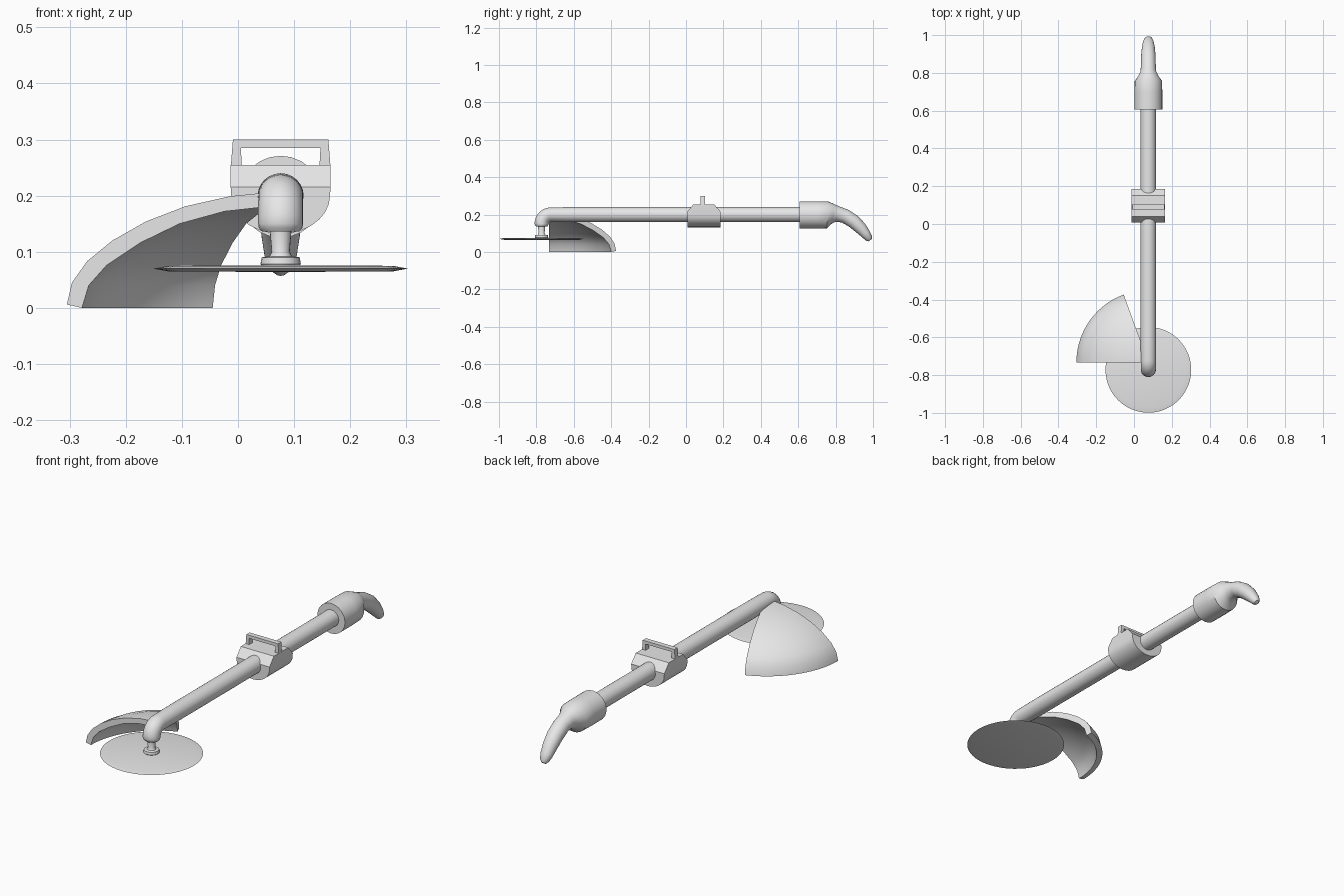
import bpy, bmesh
from math import sin, cos, pi, radians

if "Cube" in bpy.data.objects:
    bpy.data.objects.remove(bpy.data.objects["Cube"])

grey = bpy.data.materials.new("light grey")
grey.use_nodes = True
grey.diffuse_color = (0.8, 0.8, 0.8, 1)
grey.node_tree.nodes["Principled BSDF"].inputs["Base Color"].default_value = (0.8, 0.8, 0.8, 1)

AXIS = 0.076   # x of the shaft
HEAD = -0.772  # y of the cutting head


def loft(name, rings, loop=False, angle=35):
    """Skin closed rings of points; cap both ends unless the rings loop."""
    bm = bmesh.new()
    rows = [[bm.verts.new(p) for p in ring] for ring in rings]
    n = len(rows[0])
    pairs = list(zip(rows, rows[1:]))
    if loop:
        pairs.append((rows[-1], rows[0]))
    else:
        bm.faces.new(rows[0])
        bm.faces.new(rows[-1])
    for a, b in pairs:
        for i in range(n):
            j = (i + 1) % n
            bm.faces.new((a[i], a[j], b[j], b[i]))
    bmesh.ops.remove_doubles(bm, verts=bm.verts, dist=1e-5)
    bmesh.ops.recalc_face_normals(bm, faces=bm.faces)
    mesh = bpy.data.meshes.new(name)
    bm.to_mesh(mesh)
    bm.free()
    mesh.shade_smooth()
    mesh.set_sharp_from_angle(angle=radians(angle))
    mesh.materials.append(grey)
    obj = bpy.data.objects.new(name, mesh)
    bpy.context.collection.objects.link(obj)
    return obj


def tube(name, stations, sides=24):
    """Stations: y, z, half width, half height, tilt of the ring in degrees."""
    rings = []
    for y, z, w, h, tilt in stations:
        t = radians(tilt)
        rings.append([(AXIS + w * cos(a), y - h * sin(a) * sin(t), z + h * sin(a) * cos(t))
                      for a in (2 * pi * i / sides for i in range(sides))])
    return loft(name, rings)


def turned(name, profile, y, start=0, end=360, steps=32):
    """Turn a radius/height profile about a vertical axis."""
    full = end - start == 360
    rings = []
    for i in range(steps if full else steps + 1):
        a = radians(start + (end - start) * i / steps)
        rings.append([(AXIS + r * cos(a), y + r * sin(a), z) for r, z in profile])
    return loft(name, rings, loop=full)


# Shaft with a short bend down to the cutting head
bend = [(HEAD + 0.05 - 0.05 * sin(t), 0.15 + 0.05 * cos(t), 0.04, 0.038, 180 / pi * t)
        for t in (pi / 2 * i / 8 for i in range(9))]
tube("shaft", [(0.65, 0.2, 0.041, 0.04, 0), (-0.6, 0.2, 0.041, 0.04, 0)] + bend
     + [(HEAD, 0.143, 0.039, 0.035, 90), (HEAD, 0.136, 0.033, 0.03, 90)])

# Spindle and cutting disc
turned("spindle", [(0, 0.145), (0.02, 0.145), (0.016, 0.1), (0.02, 0.092),
                   (0.034, 0.09), (0.036, 0.078), (0.03, 0.07), (0, 0.07)], HEAD, steps=20)
turned("cutting_disc", [(0, 0.076), (0.2, 0.075), (0.227, 0.07), (0.2, 0.065), (0, 0.064)],
       HEAD, steps=48)

# Curved guard: a sector of a thick dome
outer = [(0, 0.208), (0.09, 0.199), (0.17, 0.181), (0.24, 0.154), (0.3, 0.12),
         (0.345, 0.083), (0.372, 0.045), (0.381, 0.006)]
inner = [(0.354, 0), (0.342, 0.04), (0.31, 0.076), (0.25, 0.116), (0.18, 0.15),
         (0.1, 0.172), (0, 0.183)]
turned("guard", outer + inner, -0.732, 110, 180, steps=14)

# Control housing: flat top with sloped ends, rounded belly
housing = []
for y, top in ((0.007, 0.215), (0.04, 0.255), (0.15, 0.255), (0.185, 0.215)):
    belly = [(AXIS + 0.088 * cos(a), y, 0.2 - 0.068 * sin(a))
             for a in (pi * i / 14 for i in range(15))]
    housing.append([(AXIS - 0.089, y, top), (AXIS + 0.089, y, top)] + belly)
loft("control_housing", housing, angle=30)

# Bridge handle on the housing
half = [(0.089, 0.25), (0.085, 0.3)]
inside = [(0.071, 0.285), (0.069, 0.25)]
outline = half + [(-x, z) for x, z in reversed(half)]
outline += [(-x, z) for x, z in reversed(inside)] + inside
loft("bridge_handle", [[(AXIS + x, y, z) for x, z in outline] for y in (0.077, 0.102)])

# Rear grip: bulb flowing into a drooping tail
tube("rear_grip", [
    (0.607, 0.198, 0.074, 0.073, 0), (0.7, 0.198, 0.074, 0.073, 0),
    (0.757, 0.198, 0.072, 0.072, -3), (0.785, 0.202, 0.053, 0.054, -10),
    (0.81, 0.202, 0.041, 0.042, -15), (0.85, 0.192, 0.039, 0.038, -25),
    (0.895, 0.164, 0.038, 0.037, -36), (0.935, 0.127, 0.034, 0.033, -42),
    (0.962, 0.095, 0.029, 0.026, -48), (0.978, 0.073, 0.021, 0.02, -52),
    (0.985, 0.063, 0.01, 0.01, -54)])
